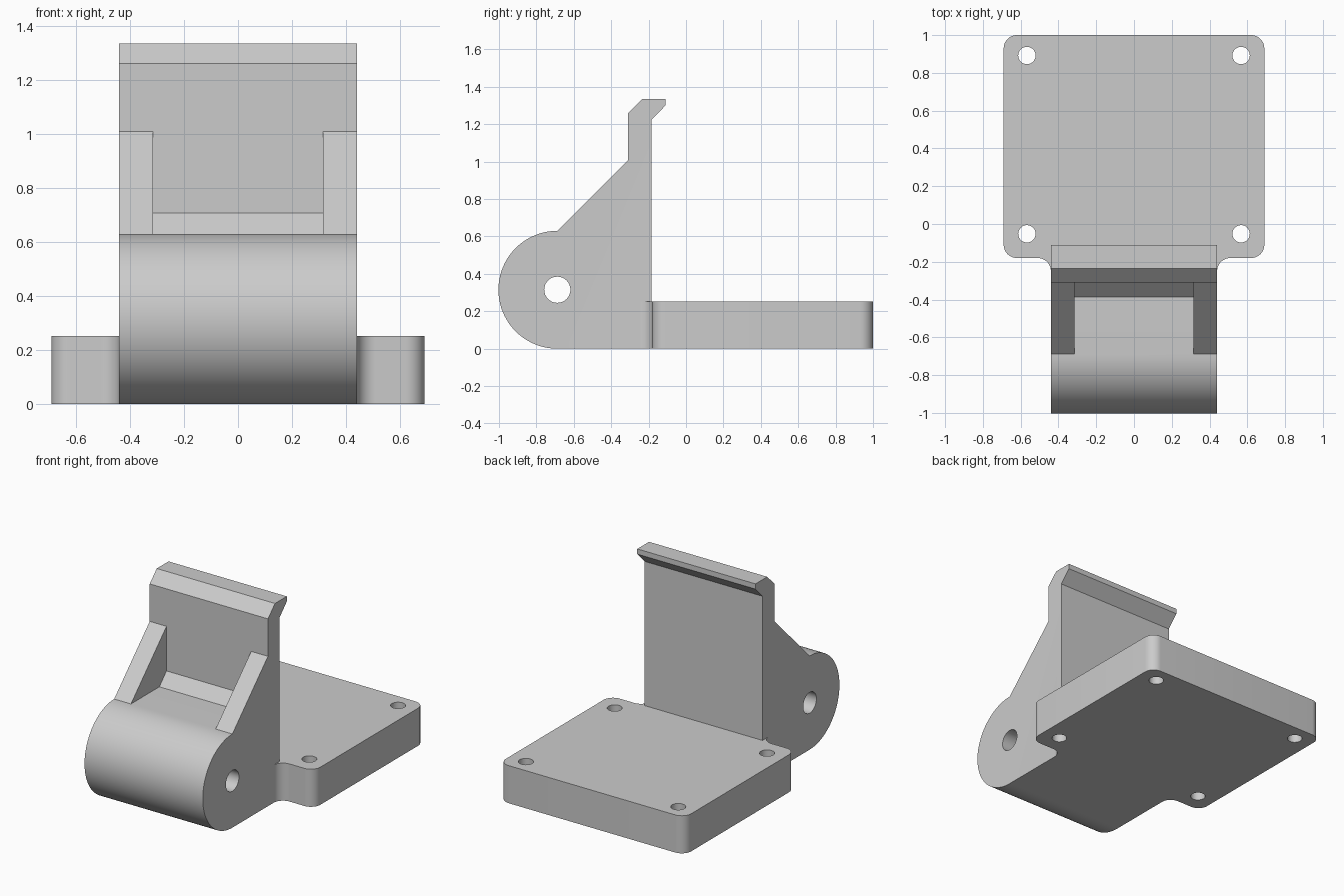
import bpy, bmesh
from math import sin, cos, radians, pi
from mathutils import Vector

if "Cube" in bpy.data.objects:
    bpy.data.objects.remove(bpy.data.objects["Cube"], do_unlink=True)

grey = bpy.data.materials.new("plain grey")
grey.use_nodes = True
grey.diffuse_color = (0.6, 0.6, 0.6, 1)
grey.node_tree.nodes["Principled BSDF"].inputs["Base Color"].default_value = (0.6, 0.6, 0.6, 1)


def arc(cx, cy, r, start, end, steps):
    """Points along an arc, angles in degrees."""
    angles = [radians(start + (end - start) * i / steps) for i in range(steps + 1)]
    return [(cx + r * cos(a), cy + r * sin(a)) for a in angles]


def prism(name, outline, axis, low, high):
    """Extrude an outline along x (outline in y, z) or along z (outline in x, y)."""
    bm = bmesh.new()
    place = (lambda u, v: (low, u, v)) if axis == "x" else (lambda u, v: (u, v, low))
    face = bm.faces.new([bm.verts.new(place(u, v)) for u, v in outline])
    moved = bmesh.ops.extrude_face_region(bm, geom=[face])["geom"]
    depth = high - low
    shift = Vector((depth, 0, 0)) if axis == "x" else Vector((0, 0, depth))
    bmesh.ops.translate(bm, vec=shift, verts=[g for g in moved if isinstance(g, bmesh.types.BMVert)])
    bmesh.ops.recalc_face_normals(bm, faces=bm.faces)
    mesh = bpy.data.meshes.new(name)
    bm.to_mesh(mesh)
    bm.free()
    mesh.materials.append(grey)
    obj = bpy.data.objects.new(name, mesh)
    bpy.context.collection.objects.link(obj)
    return obj


def combine(target, tool, operation):
    """Apply a boolean and throw the tool away."""
    mod = target.modifiers.new("boolean", "BOOLEAN")
    mod.operation, mod.solver, mod.object = operation, "EXACT", tool
    bpy.context.view_layer.objects.active = target
    bpy.ops.object.modifier_apply(modifier=mod.name)
    bpy.data.objects.remove(tool, do_unlink=True)


half, wide, r = 0.44, 0.69, 0.07
pin_y, barrel = -0.688, 0.315

# Hinge barrel, sloping ribs, upright wall and hooked lip in one side profile
profile = arc(pin_y, barrel, barrel, 270, 90, 48)
profile += [(-0.31, 1.008), (-0.31, 1.26), (-0.235, 1.335), (-0.11, 1.335),
            (-0.11, 1.3), (-0.185, 1.223), (-0.185, 0)]
bracket = prism("hinge_bracket", profile, "x", -half, half)

# Pocket between the two ribs, with a chamfer at the foot of the wall
pocket = prism("pocket_cutter", [(-0.9, 0.63), (-0.386, 0.63), (-0.31, 0.708),
                                 (-0.31, 1.1), (-0.9, 1.1)], "x", -0.315, 0.315)
combine(bracket, pocket, "DIFFERENCE")

# Base plate with rounded corners, narrowing through fillets into the bracket
side = arc(half + r, -0.25, r, 180, 90, 10)
side += arc(wide - r, -0.18 + r, r, -90, 0, 10)
side += arc(wide - r, 1 - r, r, 0, 90, 10)
outline = side + [(-x, y) for x, y in reversed(side)]
plate = prism("base_plate", outline, "z", 0, 0.253)
combine(bracket, plate, "UNION")

# Pin hole through the barrel
pin = prism("pin_cutter", arc(pin_y, barrel, 0.07, 0, 360, 32)[:-1], "x", -1, 1)
combine(bracket, pin, "DIFFERENCE")

# Screw holes in the plate corners
for x in (-0.567, 0.567):
    for y in (-0.052, 0.892):
        hole = prism("screw_cutter", arc(x, y, 0.046, 0, 360, 32)[:-1], "z", -0.1, 0.5)
        combine(bracket, hole, "DIFFERENCE")

# Smooth curves, crisp edges
bpy.ops.object.select_all(action="DESELECT")
bracket.select_set(True)
bpy.context.view_layer.objects.active = bracket
bpy.ops.object.shade_smooth_by_angle(angle=radians(30))
